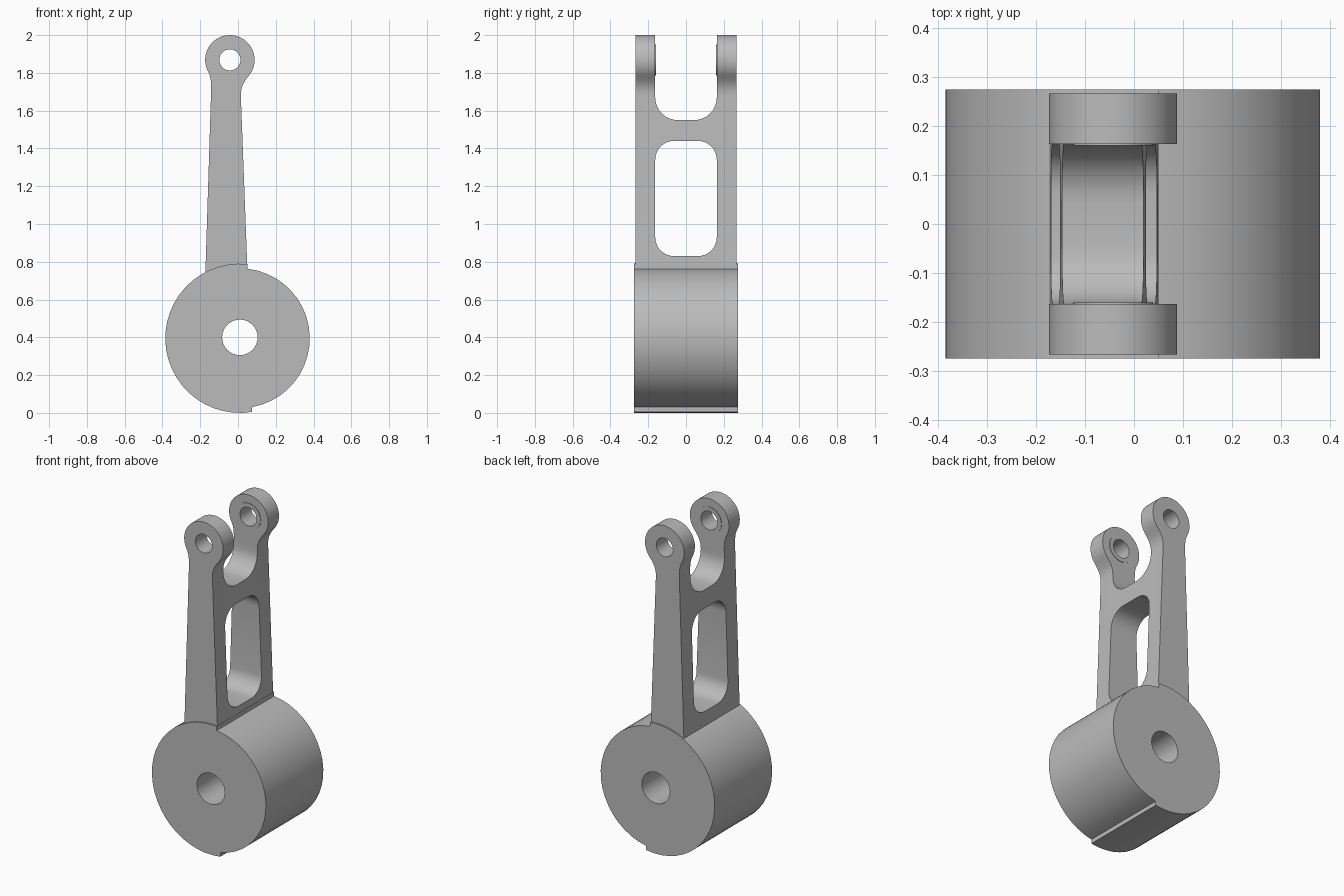
import bpy, bmesh
from math import sin, cos, radians, hypot, acos, asin, pi
from mathutils import Vector
from mathutils.geometry import interpolate_bezier

cube = bpy.data.objects.get("Cube")
if cube:
    bpy.data.objects.remove(cube, do_unlink=True)

steel = bpy.data.materials.new("plain_grey")
steel.use_nodes = True
GREY = (0.5, 0.5, 0.5, 1)
steel.diffuse_color = GREY
steel.node_tree.nodes["Principled BSDF"].inputs["Base Color"].default_value = GREY


def arc(center, radius, start, end, steps):
    """Points on an arc, angles in degrees."""
    out = []
    for i in range(steps + 1):
        a = radians(start + (end - start) * i / steps)
        out.append((center[0] + radius * cos(a), center[1] + radius * sin(a)))
    return out


def circle(center, radius, steps):
    return arc(center, radius, 0, 360, steps)[:-1]


def rounded_rect(half, bottom, top, radius):
    pts = []
    corners = [(half, top), (-half, top), (-half, bottom), (half, bottom)]
    for i, (u, v) in enumerate(corners):
        c = (u - radius if u > 0 else u + radius,
             v - radius if v == top else v + radius)
        pts += arc(c, radius, 90 * i, 90 * i + 90, 8)
    return pts


def prism(name, profile, low, high, axis="y"):
    """Extrude a side profile (u, z) along the y or x axis."""
    bm = bmesh.new()
    place = (lambda u, z: (u, low, z)) if axis == "y" else (lambda u, z: (low, u, z))
    face = bm.faces.new([bm.verts.new(place(u, z)) for u, z in profile])
    made = bmesh.ops.extrude_face_region(bm, geom=[face])["geom"]
    shift = Vector((0, high - low, 0) if axis == "y" else (high - low, 0, 0))
    bmesh.ops.translate(bm, vec=shift, verts=[g for g in made if isinstance(g, bmesh.types.BMVert)])
    bmesh.ops.recalc_face_normals(bm, faces=bm.faces)
    mesh = bpy.data.meshes.new(name)
    bm.to_mesh(mesh)
    bm.free()
    obj = bpy.data.objects.new(name, mesh)
    bpy.context.collection.objects.link(obj)
    mesh.materials.append(steel)
    return obj


def activate(obj):
    bpy.ops.object.select_all(action="DESELECT")
    obj.select_set(True)
    bpy.context.view_layer.objects.active = obj


def finish(obj, cutters):
    """Cut the openings, then smooth the curved walls."""
    activate(obj)
    for cutter in cutters:
        cutter.hide_render = True
        mod = obj.modifiers.new("cut", "BOOLEAN")
        mod.operation = "DIFFERENCE"
        mod.solver = "EXACT"
        mod.object = cutter
        bpy.ops.object.modifier_apply(modifier=mod.name)
        bpy.data.objects.remove(cutter, do_unlink=True)
    activate(obj)
    bpy.ops.object.shade_smooth_by_angle(angle=radians(30))


# Drum: larger radius on one half, stepped down on the other
HUB = (0.01, 0.395)
BIG, SMALL = 0.395, 0.37
top_step, low_step = 0.04, 0.065
deg = 180 / pi
profile = arc(HUB, BIG, deg * acos(top_step / BIG), 360 - deg * acos(low_step / BIG), 26)
profile += arc(HUB, SMALL, -deg * acos(low_step / SMALL), deg * acos(top_step / SMALL), 20)
drum = prism("drum", profile, -0.275, 0.275)
finish(drum, [prism("bore_cutter", circle((0.01, 0.4), 0.094, 32), -0.5, 0.5)])

# Forked arm: tapered side outline blending into round eyes
EYE, EYE_R, PIN_R = (-0.043, 1.869), 0.131, 0.056


def blend(a, b, c, d):
    curve = interpolate_bezier(*[Vector((u, z, 0)) for u, z in (a, b, c, d)], 8)
    return [(p.x, p.y) for p in curve]


eye_arc = arc(EYE, EYE_R, -38, 210, 40)
outline = [(-0.174, 0.7), (0.052, 0.7)]
outline += blend((0.015, 1.68), (0.014, 1.73), (0.035, 1.757), eye_arc[0])
outline += eye_arc[1:]
outline += blend(eye_arc[-1], (-0.147, 1.783), (-0.142, 1.765), (-0.142, 1.715))[1:]
arm = prism("forked_arm", outline, -0.267, 0.267)
finish(arm, [
    prism("window_cutter", rounded_rect(0.163, 0.83, 1.44, 0.1), -0.5, 0.5, "x"),
    prism("fork_cutter", rounded_rect(0.163, 1.55, 2.3, 0.12), -0.5, 0.5, "x"),
    prism("pin_cutter", circle(EYE, PIN_R, 32), -0.5, 0.5),
])

# Thin bosses on the inner faces of the eyes
for side, label in ((1, "back"), (-1, "front")):
    ends = sorted((side * 0.16, side * 0.17))
    boss = prism(label + "_eye_boss", circle(EYE, 0.082, 32), *ends)
    finish(boss, [prism("boss_cutter", circle(EYE, PIN_R, 32), -0.5, 0.5)])
